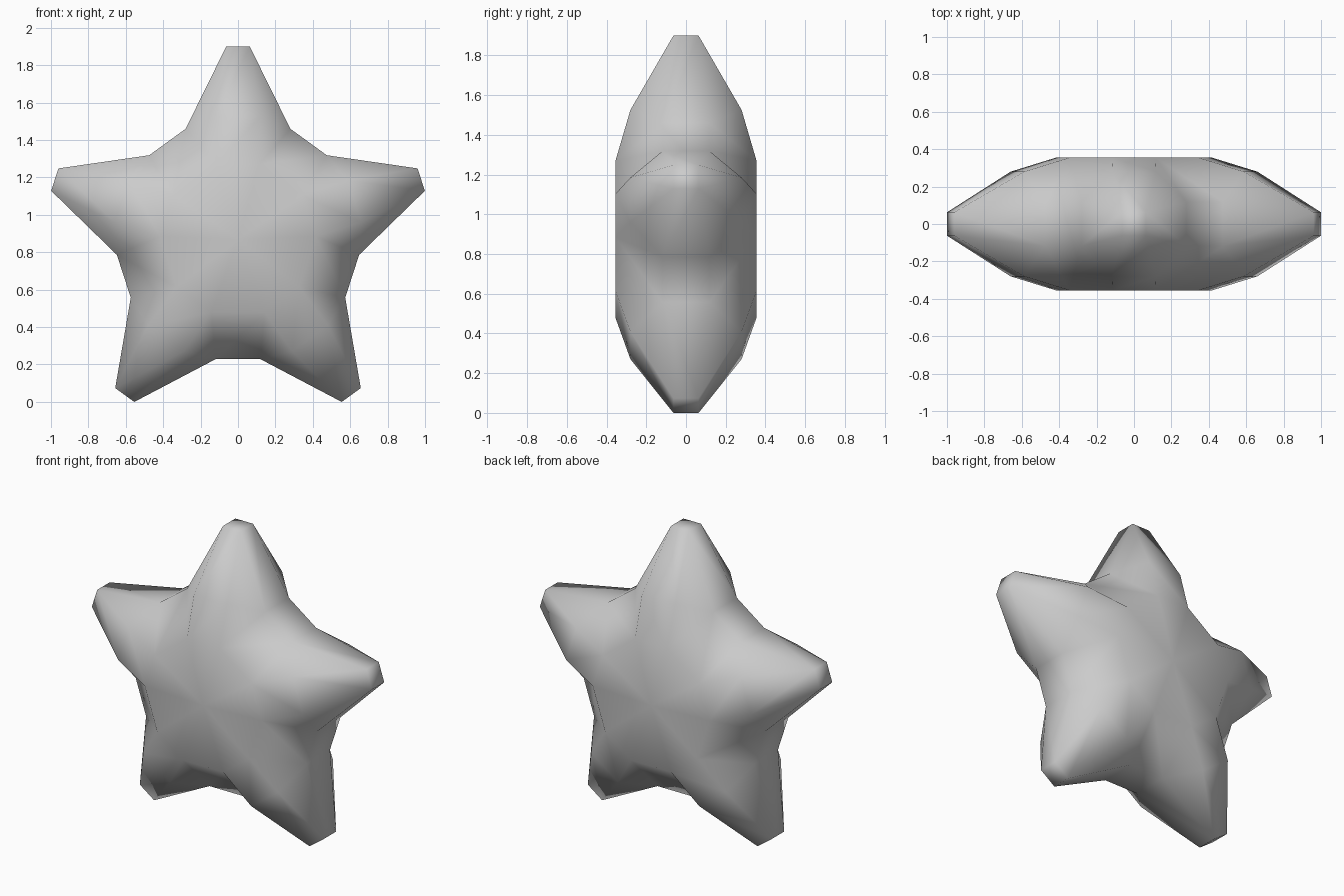
import bpy, bmesh, math

if "Cube" in bpy.data.objects:
    bpy.data.objects.remove(bpy.data.objects["Cube"])

CENTRE_Z = 0.87
bm = bmesh.new()


def arm_point(angle, across, depth, along):
    """Place a point given relative to an arm pointing along `angle`."""
    c, s = math.cos(angle), math.sin(angle)
    return bm.verts.new((along * c + across * s, depth, CENTRE_Z + along * s - across * c))


# Rings of one arm: square tip, octagonal middle, body rim
arms = []
for i in range(5):
    a = math.radians(90 - 72 * i)
    arm = {}
    for sx in (-1, 1):
        for sy in (-1, 1):
            arm["tip", sx, sy] = arm_point(a, sx * 0.063, sy * 0.063, 1.03)
            arm["side", sx, sy] = arm_point(a, sx * 0.28, sy * 0.118, 0.59)
            arm["face", sx, sy] = arm_point(a, sx * 0.118, sy * 0.28, 0.655)
            arm["rim", sx, sy] = arm_point(a, sx * 0.115, sy * 0.355, 0.40)
    arms.append(arm)
hubs = {sy: bm.verts.new((0, sy * 0.355, CENTRE_Z)) for sy in (-1, 1)}

for i, arm in enumerate(arms):
    nxt = arms[(i + 1) % 5]
    # Flat end of the arm
    bm.faces.new([arm["tip", sx, sy] for sx, sy in ((-1, -1), (1, -1), (1, 1), (-1, 1))])
    for sy in (-1, 1):
        # Broad front or back of the arm, and its share of the body
        for inner, outer in (("rim", "face"), ("face", "tip")):
            bm.faces.new((arm[inner, -1, sy], arm[inner, 1, sy],
                          arm[outer, 1, sy], arm[outer, -1, sy]))
        bm.faces.new((hubs[sy], arm["rim", 1, sy], arm["rim", -1, sy]))
        bm.faces.new((hubs[sy], arm["rim", 1, sy], nxt["rim", -1, sy]))
        # Sloped wall down to the valley
        bm.faces.new((arm["rim", 1, sy], nxt["rim", -1, sy],
                      nxt["side", -1, sy], arm["side", 1, sy]))
        # Bevelled corners of the arm
        for sx in (-1, 1):
            for end in ("rim", "tip"):
                bm.faces.new((arm[end, sx, sy], arm["face", sx, sy], arm["side", sx, sy]))
    # Narrow sides of the arm
    for sx in (-1, 1):
        bm.faces.new((arm["side", sx, -1], arm["side", sx, 1],
                      arm["tip", sx, 1], arm["tip", sx, -1]))
    # Valley floor between neighbouring arms
    bm.faces.new((arm["side", 1, -1], arm["side", 1, 1],
                  nxt["side", -1, 1], nxt["side", -1, -1]))

bmesh.ops.recalc_face_normals(bm, faces=bm.faces[:])
for f in bm.faces:
    f.smooth = True
mesh = bpy.data.meshes.new("star")
bm.to_mesh(mesh)
bm.free()
bpy.context.collection.objects.link(bpy.data.objects.new("star", mesh))
